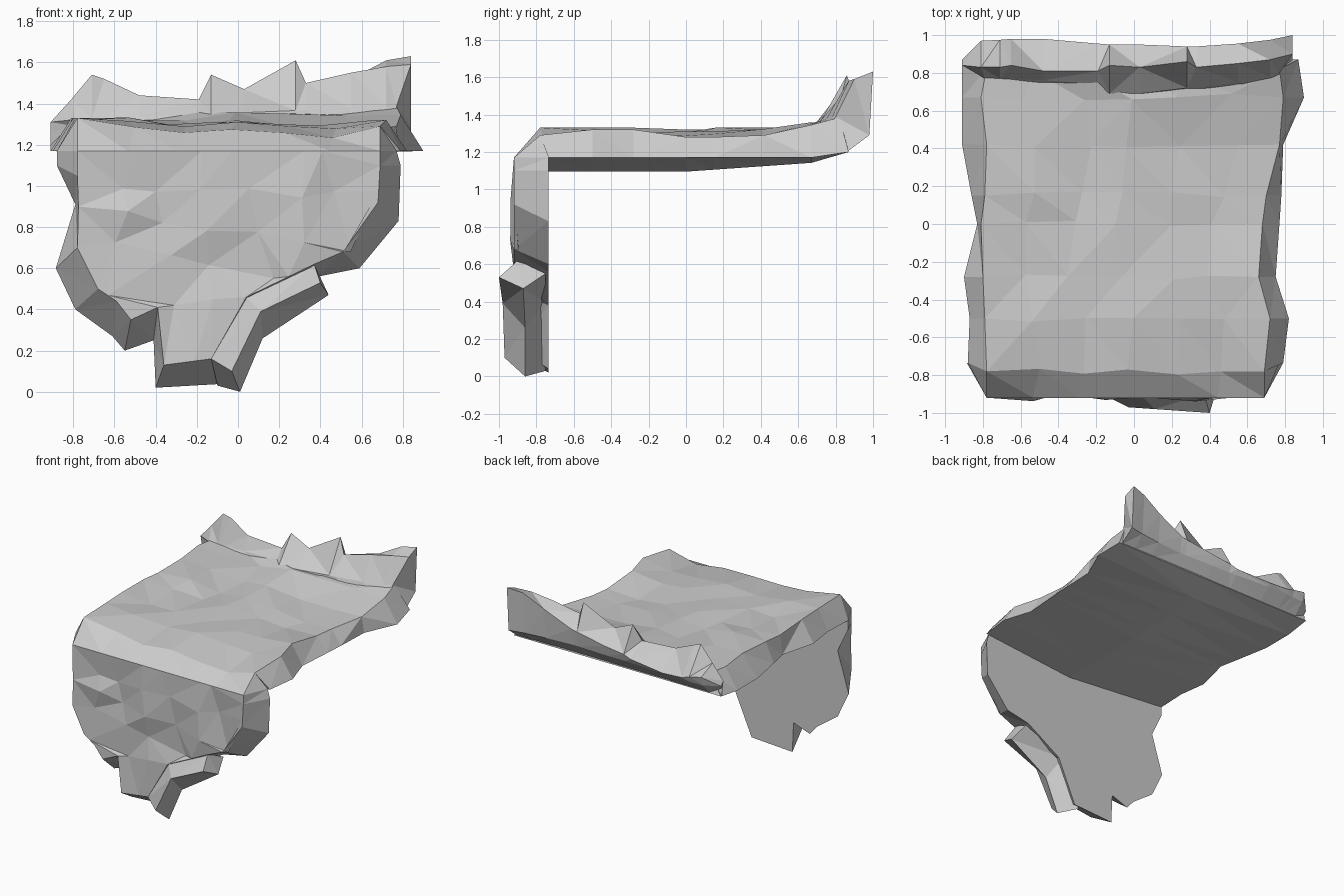
import bpy
import bmesh
import random

random.seed(4)

if "Cube" in bpy.data.objects:
    bpy.data.objects.remove(bpy.data.objects["Cube"], do_unlink=True)

GREY = (0.6, 0.6, 0.6, 1)
grey = bpy.data.materials.new("pale_grey")
grey.use_nodes = True
grey.diffuse_color = GREY
grey.node_tree.nodes["Principled BSDF"].inputs["Base Color"].default_value = GREY

FRONT_Y, REAR_Y, CORNER_Z = -.92, -.735, 1.17


def jitter(amount):
    return random.uniform(-amount, amount)


def finish(bm, name):
    """Turn a bmesh into a flat-shaded, triangulated object."""
    bmesh.ops.remove_doubles(bm, verts=bm.verts, dist=0.001)
    bmesh.ops.triangulate(bm, faces=bm.faces)
    bmesh.ops.recalc_face_normals(bm, faces=bm.faces)
    mesh = bpy.data.meshes.new(name)
    bm.to_mesh(mesh)
    bm.free()
    mesh.materials.append(grey)
    obj = bpy.data.objects.new(name, mesh)
    bpy.context.collection.objects.link(obj)


def bridge(bm, ring_a, ring_b):
    """Join two closed rings of equal length with quads."""
    count = len(ring_a)
    for i in range(count):
        j = (i + 1) % count
        bm.faces.new((ring_a[i], ring_a[j], ring_b[j], ring_b[i]))


def loft(name, sections):
    """Skin a row of closed cross-sections and cap both ends."""
    bm = bmesh.new()
    rings = [[bm.verts.new(p) for p in section] for section in sections]
    for a, b in zip(rings, rings[1:]):
        bridge(bm, a, b)
    bm.faces.new(rings[0])
    bm.faces.new(rings[-1])
    finish(bm, name)


# Top slab: y, left outer x, left inner x, right inner x, right outer x,
# left z, right z, dip in the middle
slab_stations = [
    (FRONT_Y, -.88, -.78, .69, .77, CORNER_Z, CORNER_Z, 0),
    (-.78, -.88, -.78, .69, .79, 1.33, 1.29, .05),
    (-.5, -.87, -.79, .72, .82, 1.33, 1.32, .03),
    (-.28, -.9, -.8, .66, .75, 1.33, 1.32, .02),
    (0, -.83, -.81, .68, .77, 1.32, 1.28, 0),
    (.15, -.86, -.79, .7, .78, 1.32, 1.28, 0),
    (.42, -.91, -.78, .77, .79, 1.33, 1.29, 0),
    (.67, -.91, -.81, .79, .9, 1.33, 1.345, 0),
    (.82, -.91, -.78, .77, .87, 1.33, 1.385, 0),
]
COLUMNS = 6


def slab_section(y, left_out, left_in, right_in, right_out, left_z, right_z, dip):
    at_back = y > .8
    under_y = .87 if at_back else max(y, REAR_Y)
    rough = 0 if y == FRONT_Y else .02
    rim_z = 1.2 if at_back else CORNER_Z
    keel_z = 1.2 if at_back else 1.095 + max(0, y) * .07
    points = [(left_out, under_y, rim_z), (left_in, y, left_z)]
    for i in range(1, COLUMNS):
        t = i / COLUMNS
        x = left_in + (right_in - left_in) * t
        z = left_z + (right_z - left_z) * t - dip
        points.append((x + jitter(rough * 2), y + jitter(rough), z + jitter(rough)))
    points += [(right_in, y, right_z), (right_out, under_y, rim_z), (0, under_y, keel_z)]
    return points


loft("top_slab", [slab_section(*station) for station in slab_stations])

# Raised back lip: x, base y, ridge y, ridge z, back y, back z
lip_stations = [
    (-.91, .8, .84, 1.31, .87, 1.28),
    (-.81, .77, .83, 1.42, .97, 1.36),
    (-.71, .77, .83, 1.54, .975, 1.34),
    (-.65, .77, .84, 1.52, .98, 1.32),
    (-.48, .76, .81, 1.44, .98, 1.31),
    (-.19, .74, .81, 1.42, .955, 1.33),
    (-.13, .69, .84, 1.54, .95, 1.35),
    (.03, .69, .83, 1.47, .95, 1.37),
    (.28, .72, .86, 1.61, .94, 1.41),
    (.33, .72, .83, 1.5, .94, 1.42),
    (.55, .75, .85, 1.55, .955, 1.52),
    (.72, .78, .87, 1.58, .975, 1.61),
    (.84, .8, .9, 1.59, 1, 1.63),
]


def lip_section(x, base_y, ridge_y, ridge_z, back_y, back_z):
    inner_x = max(-.79, min(x, .77))
    return [
        (inner_x, base_y, min(ridge_z - .02, 1.355 + x * .04)),
        (x, ridge_y, ridge_z),
        (x, back_y, back_z),
        (x, back_y - .02, min(1.29, back_z - .02)),
        (x, .86, 1.2),
        (inner_x, .7, 1.24),
    ]


loft("back_lip", [lip_section(*station) for station in lip_stations])

# Hanging front sheet: front x, front z, rear x, rear z around the outline
outline = [
    (-.78, CORNER_Z, -.88, CORNER_Z),
    (-.78, 1.05, -.88, 1.1),
    (-.775, .9, -.79, .91),
    (-.78, .7, -.885, .6),
    (-.68, .5, -.79, .4),
    (-.59, .44, -.61, .27),
    (-.52, .35, -.55, .2),
    (-.39, .41, -.41, .25),
    (-.36, .13, -.4, .02),
    (-.13, .16, -.05, .04),
    (.04, .46, .1, .38),
    (.37, .62, .39, .56),
    (.51, .68, .59, .6),
    (.68, .92, .78, .83),
    (.69, 1.1, .79, 1.1),
    (.69, CORNER_Z, .77, CORNER_Z),
]


def front_sheet():
    bm = bmesh.new()
    front = [bm.verts.new((p[0], FRONT_Y, p[1])) for p in outline]
    bm.faces.new(front)

    # Slice the front into uneven patches, then push their corners about
    cuts = [((x, 0, .8), (1, 0, jitter(.3))) for x in (-.58, -.38, -.16, .08, .3, .5)]
    cuts += [((-.1, 0, z), (jitter(.3), 0, 1)) for z in (.42, .62, .8, .97)]
    for point, normal in cuts:
        geom = list(bm.verts) + list(bm.edges) + list(bm.faces)
        bmesh.ops.bisect_plane(bm, geom=geom, plane_co=point, plane_no=normal)
    for vert in bm.verts:
        if not vert.is_boundary:
            vert.co.x += jitter(.03)
            vert.co.z += jitter(.03)
            vert.co.y += jitter(.025) + .005

    # Sloping rim and flat rear
    rear = [bm.verts.new((p[2], REAR_Y, p[3])) for p in outline]
    bridge(bm, rear, front)
    bm.faces.new(rear)
    finish(bm, "front_sheet")


front_sheet()

# Thick torn flap along the lower left edge of the sheet
loft("lower_flap", [
    [(-.13, -.92, .16), (-.03, -.97, .1), (.01, -.86, 0), (-.1, -.75, .03)],
    [(.04, -.91, .46), (.11, -.98, .39), (.12, -.86, .26), (.05, -.75, .4)],
    [(.37, -.9, .62), (.4, -1, .53), (.44, -.87, .47), (.4, -.75, .55)],
])
